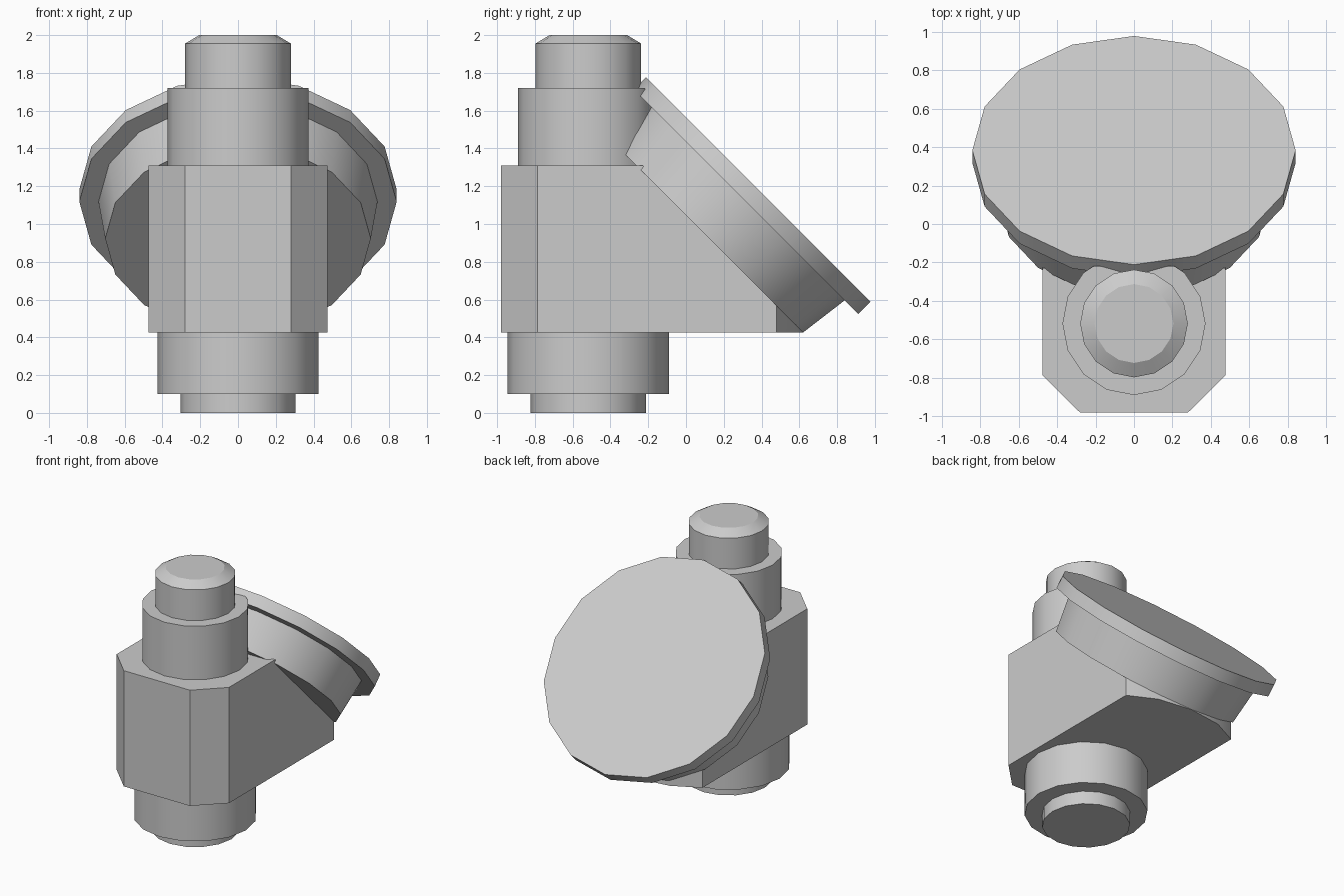
import bpy, bmesh, math
from mathutils import Vector, Matrix

cube = bpy.data.objects.get("Cube")
if cube:
    bpy.data.objects.remove(cube, do_unlink=True)

metal = bpy.data.materials.new("plain_grey")
metal.use_nodes = True
GREY = (0.6, 0.6, 0.6, 1)
metal.diffuse_color = GREY
metal.node_tree.nodes["Principled BSDF"].inputs["Base Color"].default_value = GREY

SIDES = 16
COLUMN = Matrix.Translation((0, -0.517, 0))
# The round cover leans back at 45 degrees
COVER = Matrix.Translation((0, 0.383, 1.183)) @ Matrix.Rotation(-math.pi / 4, 4, "X")


def finish(name, bm, cut=None):
    """Trim behind the plane y + z = cut, then make a shaded object."""
    if cut is not None:
        geom = bm.verts[:] + bm.edges[:] + bm.faces[:]
        res = bmesh.ops.bisect_plane(bm, geom=geom, plane_co=(0, 0, cut),
                                     plane_no=Vector((0, 1, 1)).normalized(), clear_outer=True)
        edges = [e for e in res["geom_cut"] if isinstance(e, bmesh.types.BMEdge)]
        bmesh.ops.holes_fill(bm, edges=edges)
    bmesh.ops.recalc_face_normals(bm, faces=bm.faces)
    mesh = bpy.data.meshes.new(name)
    bm.to_mesh(mesh)
    bm.free()
    mesh.materials.append(metal)
    obj = bpy.data.objects.new(name, mesh)
    bpy.context.collection.objects.link(obj)
    bpy.ops.object.select_all(action="DESELECT")
    obj.select_set(True)
    bpy.context.view_layer.objects.active = obj
    bpy.ops.object.shade_smooth_by_angle(angle=math.radians(30))
    return obj


def turned(name, profile, matrix, cut=None):
    """Capped round part from (radius, height) pairs."""
    bm = bmesh.new()
    rings = []
    for r, h in profile:
        angles = [2 * math.pi * i / SIDES for i in range(SIDES)]
        rings.append([bm.verts.new(matrix @ Vector((r * math.cos(a), r * math.sin(a), h)))
                      for a in angles])
    for low, high in zip(rings, rings[1:]):
        for i in range(SIDES):
            j = (i + 1) % SIDES
            bm.faces.new((low[i], low[j], high[j], high[i]))
    bm.faces.new(rings[0][::-1])
    bm.faces.new(rings[-1])
    return finish(name, bm, cut)


# Upright column
turned("bottom_stub", [(0.305, 0), (0.305, 0.12)], COLUMN)
turned("lower_collar", [(0.427, 0.1), (0.427, 0.44)], COLUMN)
turned("upper_collar", [(0.372, 1.29), (0.372, 1.72)], COLUMN, cut=1.5)
turned("top_cap", [(0.28, 1.7), (0.28, 1.955), (0.205, 2.0)], COLUMN)

# Tilted cover
turned("cover_barrel", [(0.703, -0.368), (0.74, -0.08)], COVER)
turned("cover_flange", [(0.84, -0.092), (0.84, 0)], COVER)

# Body block: chamfered front, rounded rear, trimmed where it meets the barrel
half = [(0.28, -0.98), (0.475, -0.787), (0.475, 0.48), (0.27, 0.583), (0, 0.62)]
outline = half + [(-x, y) for x, y in reversed(half) if x > 0]
bm = bmesh.new()
base = bm.faces.new([bm.verts.new((x, y, 0.425)) for x, y in outline])
ext = bmesh.ops.extrude_face_region(bm, geom=[base])
bmesh.ops.translate(bm, vec=(0, 0, 0.885),
                    verts=[v for v in ext["geom"] if isinstance(v, bmesh.types.BMVert)])
finish("body_block", bm, cut=1.08)
